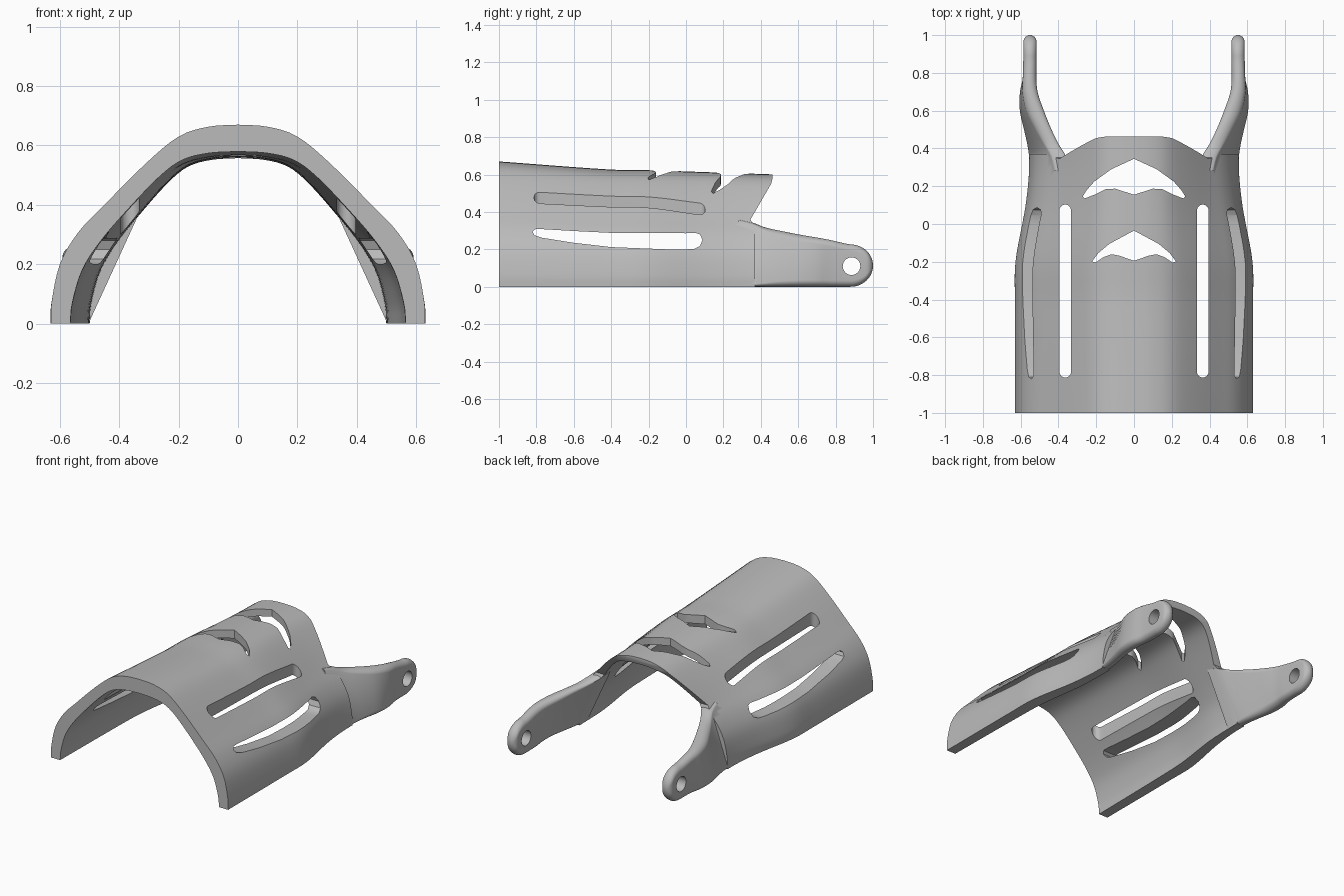
import bpy, bmesh, math

if "Cube" in bpy.data.objects:
    bpy.data.objects.remove(bpy.data.objects["Cube"], do_unlink=True)

grey = bpy.data.materials.new("plain_grey")
grey.use_nodes = True
grey.diffuse_color = (0.5, 0.5, 0.5, 1)
grey.node_tree.nodes["Principled BSDF"].inputs["Base Color"].default_value = (0.5, 0.5, 0.5, 1)


def make_object(name, bm):
    bmesh.ops.recalc_face_normals(bm, faces=bm.faces)
    mesh = bpy.data.meshes.new(name)
    bm.to_mesh(mesh)
    bm.free()
    mesh.materials.append(grey)
    obj = bpy.data.objects.new(name, mesh)
    bpy.context.collection.objects.link(obj)
    return obj


def spline(keys, t):
    """Smooth interpolation through rows whose first entry is the position."""
    i = max(k for k in range(len(keys) - 1) if k == 0 or keys[k][0] <= t)
    a, b = keys[i], keys[i + 1]
    p, n = keys[max(i - 1, 0)], keys[min(i + 2, len(keys) - 1)]
    h = b[0] - a[0]
    u = min(max((t - a[0]) / h, 0), 1)
    out = []
    for j in range(1, len(a)):
        ma = (b[j] - p[j]) / (b[0] - p[0]) * h
        mb = (n[j] - a[j]) / (n[0] - a[0]) * h
        out.append((2*u**3 - 3*u*u + 1) * a[j] + (u**3 - 2*u*u + u) * ma
                   + (3*u*u - 2*u**3) * b[j] + (u**3 - u*u) * mb)
    return out


def loft(name, rings):
    bm = bmesh.new()
    loops = [[bm.verts.new(p) for p in ring] for ring in rings]
    n = len(loops[0])
    for a, b in zip(loops, loops[1:]):
        for i in range(n):
            j = (i + 1) % n
            bm.faces.new((a[i], a[j], b[j], b[i]))
    bm.faces.new(loops[0])
    bm.faces.new(loops[-1])
    return make_object(name, bm)


def prism(points, axis, low, high):
    """Cutter: an outline pushed along x (points are y, z) or z (points are x, y)."""
    def place(p, h):
        return (h, p[0], p[1]) if axis == "x" else (p[0], p[1], h)
    return loft("cutter", [[place(p, h) for p in points] for h in (low, high)])


def boolean(target, tool, operation):
    tool.hide_render = True
    mod = target.modifiers.new("join_or_cut", "BOOLEAN")
    mod.operation, mod.solver, mod.object = operation, "EXACT", tool
    bpy.context.view_layer.objects.active = target
    bpy.ops.object.modifier_apply(modifier=mod.name)
    bpy.data.objects.remove(tool, do_unlink=True)


def mirrored(points):
    return points + [(-x, y) for x, y in reversed(points) if abs(x) > 1e-6]


# Arched shell: outer and inner half profiles, scaled along the length
outer = [(0.63, 0), (0.628, 0.07), (0.6, 0.2), (0.54, 0.305), (0.45, 0.4),
         (0.31, 0.54), (0.2, 0.63), (0.1, 0.663), (0, 0.67)]
inner = [(0.565, 0), (0.558, 0.07), (0.525, 0.18), (0.465, 0.275), (0.38, 0.375),
         (0.27, 0.49), (0.19, 0.55), (0.1, 0.574), (0, 0.58)]
scales = [(-1, 1, 1, 1, 1), (-0.4, 1, 0.935, 0.985, 0.985), (-0.2, 0.995, 0.93, 0.97, 0.98),
          (0.1, 0.91, 0.915, 0.9, 0.97), (0.3, 0.88, 0.905, 0.885, 0.965),
          (0.5, 0.89, 0.895, 0.885, 0.96)]


def refine(half):
    keys = [(i, *p) for i, p in enumerate(half)]
    return [tuple(spline(keys, i / 4)) for i in range(4 * (len(half) - 1) + 1)]


outer_arch, inner_arch = mirrored(refine(outer)), mirrored(refine(inner))
rings = []
for i in range(31):
    y = -1 + 1.5 * i / 30
    ox, oz, ix, iz = spline(scales, y)
    rings.append([(x * ox, y, z * oz) for x, z in outer_arch]
                 + [(x * ix, y, z * iz) for x, z in reversed(inner_arch)])
shell = loft("arched_shell", rings)

# Slanted rear edge
boolean(shell, prism([(0.37, -0.1), (0.37, 0.3), (0.345, 0.36), (0.4, 0.455), (0.455, 0.55),
                      (0.463, 0.58), (0.463, 0.8), (0.8, 0.8), (0.8, -0.1)], "x", -1, 1), "DIFFERENCE")

# Long upper slots
for side in (-1, 1):
    slot = []
    for end, turn in ((0.07, 0), (-0.78, math.pi)):
        for k in range(13):
            a = turn + math.pi * k / 12
            slot.append((side * 0.364 + 0.031 * math.cos(a), end + 0.033 * math.sin(a)))
    boolean(shell, prism(slot, "z", 0.2, 0.9), "DIFFERENCE")

# Lower side slots
side_slot = [(-0.82, 0.295), (-0.805, 0.308), (-0.77, 0.308), (-0.6, 0.298), (-0.4, 0.288),
             (0, 0.286), (0.05, 0.288), (0.075, 0.28), (0.088, 0.25), (0.075, 0.218),
             (0.045, 0.203), (0, 0.2), (-0.1, 0.2), (-0.4, 0.212), (-0.6, 0.235),
             (-0.77, 0.262), (-0.81, 0.275)]
boolean(shell, prism(side_slot, "x", -1, 1), "DIFFERENCE")

# Chevron vents on the crown
vents = [[(0, -0.035), (0.13, -0.105), (0.19, -0.155), (0.222, -0.198), (0.205, -0.205),
          (0.16, -0.175), (0.12, -0.16), (0.08, -0.167), (0, -0.195)],
         [(0, 0.345), (0.12, 0.29), (0.21, 0.225), (0.25, 0.18), (0.272, 0.145), (0.262, 0.135),
          (0.21, 0.155), (0.15, 0.185), (0.1, 0.187), (0, 0.155)]]
for half in vents:
    outline = half + [(-x, y) for x, y in reversed(half) if x > 0]
    boolean(shell, prism(outline, "z", 0.3, 0.9), "DIFFERENCE")

# Rear arms: y, outer x, outer lean, inner x, inner lean, top z, edge radius
arm_keys = [(0.28, 0.553, 0.085, 0.5, 0.1, 0.36, 0.008), (0.36, 0.556, 0.083, 0.5, 0.1, 0.342, 0.012),
            (0.42, 0.565, 0.078, 0.502, 0.09, 0.318, 0.02), (0.5, 0.583, 0.065, 0.512, 0.078, 0.3, 0.03),
            (0.6, 0.605, 0.045, 0.525, 0.06, 0.28, 0.035), (0.7, 0.604, 0.02, 0.525, 0.022, 0.263, 0.035),
            (0.77, 0.589, 0, 0.517, 0, 0.25, 0.035), (0.88, 0.586, 0, 0.516, 0, 0.226, 0.035),
            (1, 0.585, 0, 0.516, 0, 0.215, 0.035)]
stations = [0.28 + 0.6 * i / 24 for i in range(25)]
stations += [0.88 + 0.12 * math.sin(math.pi / 2 * i / 16) for i in range(1, 16)] + [0.9997]
for side, label in ((1, "left"), (-1, "right")):
    rings = []
    for y in stations:
        xo, lo, xi, li, top, r = spline(arm_keys, y)
        bottom, thick = 0, 1
        if y > 0.88:
            h = 0.113 * math.sqrt(1 - ((y - 0.88) / 0.12) ** 2)
            bottom, top = 0.113 - h, 0.113 + h
            r = min(r, h * 0.98)
        if y > 0.965:
            thick = math.sqrt(1 - ((y - 0.965) / 0.035) ** 2)
        ring = []
        for turn, centre in ((0, top - r), (math.pi, bottom + r)):
            for k in range(13):
                a = turn + math.pi * k / 12
                z = centre + r * math.sin(a)
                lean = (z / 0.28) ** 2
                a_out, a_in = xo - lo * lean, xi - li * lean
                x = (a_out + a_in) / 2 + (a_out - a_in) / 2 * math.cos(a) * thick
                ring.append((side * x, y, z))
        rings.append(ring)
    arm = loft(label + "_arm", rings)
    # Pivot hole
    hole = [(0.885 + 0.047 * math.cos(math.tau * k / 32), 0.11 + 0.047 * math.sin(math.tau * k / 32))
            for k in range(32)]
    boolean(arm, prism(hole, "x", -1, 1), "DIFFERENCE")
    boolean(shell, arm, "UNION")

# Smooth shading with crisp cut edges
bpy.ops.object.select_all(action="DESELECT")
shell.select_set(True)
bpy.context.view_layer.objects.active = shell
bpy.ops.object.shade_smooth_by_angle(angle=math.radians(35))
